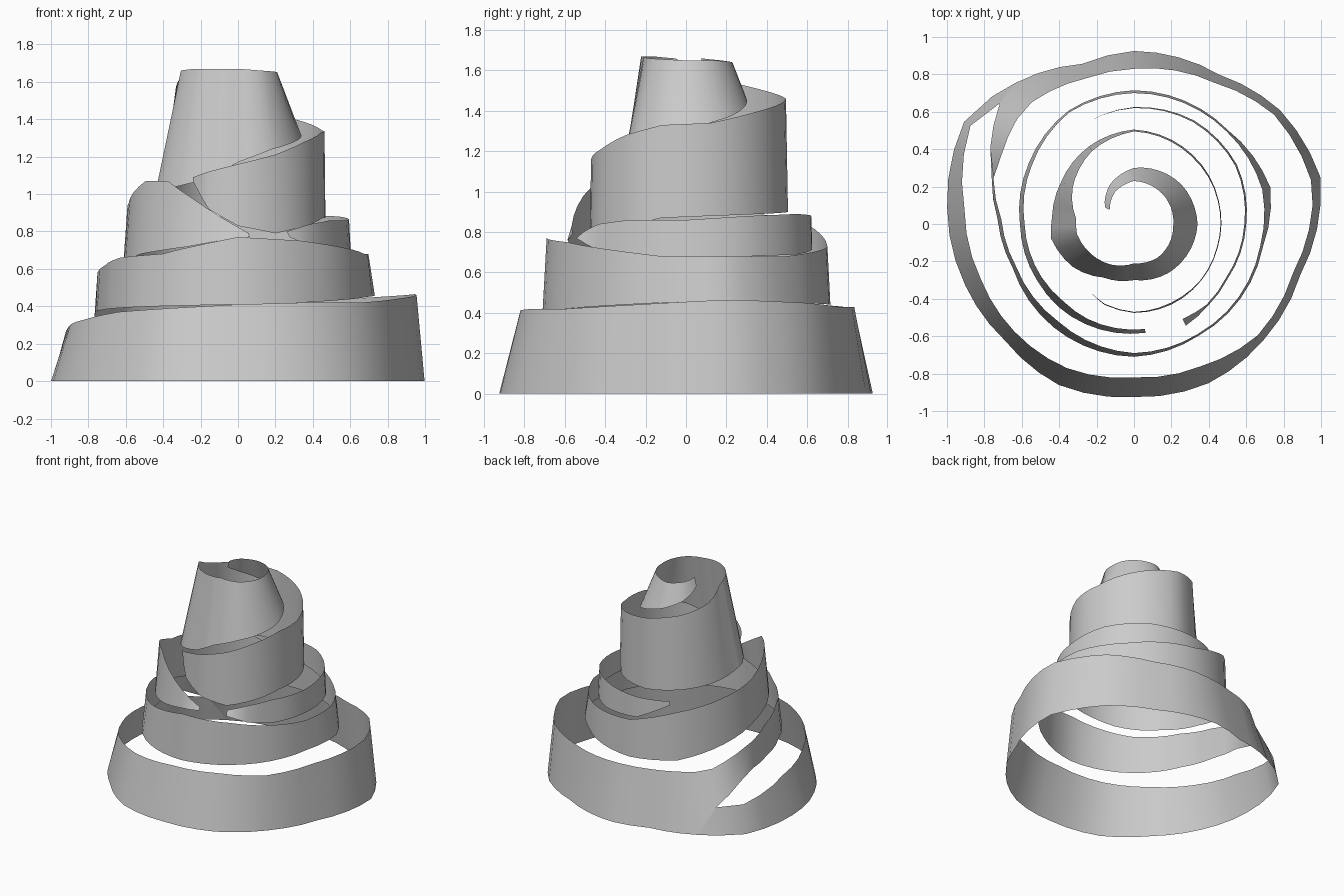
import bpy, math


def ribbon(name, rows, step=8):
    """Thin band from rows of (angle, lower radius, lower z, upper radius, upper z)."""
    stations = []
    for a, b in zip(rows, rows[1:]):
        n = max(1, round(abs(b[0] - a[0]) / step))
        stations += [[p + (q - p) * i / n for p, q in zip(a, b)] for i in range(n)]
    stations.append(rows[-1])
    verts = []
    for ang, r0, z0, r1, z1 in stations:
        c, s = math.cos(math.radians(ang)), math.sin(math.radians(ang))
        verts += [(r0 * c, r0 * s, z0), (r1 * c, r1 * s, z1)]
    faces = [(2 * i, 2 * i + 2, 2 * i + 3, 2 * i + 1) for i in range(len(stations) - 1)]
    mesh = bpy.data.meshes.new(name)
    mesh.from_pydata(verts, [], faces)
    obj = bpy.data.objects.new(name, mesh)
    bpy.context.collection.objects.link(obj)
    bpy.ops.object.select_all(action='DESELECT')
    obj.select_set(True)
    bpy.context.view_layer.objects.active = obj
    bpy.ops.object.shade_smooth_by_angle(angle=math.radians(40))
    return obj


# Wide bottom turn standing on the ground: angle, lower radius, upper radius, upper z
base = [(130, .985, .98, .01), (138, 1.02, .965, .20), (149, 1.06, 1.02, .22),
        (175, 1.003, .91, .29), (200, .96, .87, .33), (222, .93, .86, .37),
        (245, .95, .85, .39), (270, .925, .82, .41), (295, .94, .84, .42),
        (318, .93, .89, .42), (343, .93, .89, .44), (366, 1.003, .96, .46),
        (374, 1.028, .975, .465), (398, .99, .95, .45), (420, .92, .87, .43),
        (450, .925, .83, .43), (468, .90, .82, .43), (490, .985, .85, .44)]
base_rows = [(a, rb, 0, rt, zt) for a, rb, rt, zt in base]

# The same strip lifting off the ground and winding up to a pointed end at the front
middle_rows = [(490, .985, 0, .85, .44), (498, .965, .20, .84, .45), (512, .87, .33, .80, .52),
               (522, .80, .37, .79, .58), (538, .73, .38, .71, .62), (560, .69, .39, .67, .66),
               (592, .70, .40, .66, .68), (630, .71, .41, .69, .77), (660, .69, .42, .68, .75),
               (710, .70, .45, .685, .68), (735, .755, .46, .71, .68), (765, .71, .45, .70, .68),
               (810, .715, .44, .70, .73), (840, .70, .46, .69, .84), (870, .65, .54, .63, .90),
               (900, .61, .62, .585, .95), (930, .60, .68, .57, 1.07), (948, .60, .70, .56, 1.07),
               (964, .595, .72, .565, .98), (980, .59, .75, .565, .88), (996, .585, .77, .565, .79)]
ribbon("lower_spiral_band", base_rows + middle_rows[1:])

# Short loose band around the right side, pointed at both ends
ribbon("inner_side_band",
       [(114, .60, .85, .60, .88), (90, .625, .72, .62, .88), (60, .64, .69, .63, .89),
        (30, .635, .68, .625, .88), (0, .60, .68, .59, .86), (-30, .58, .68, .57, .86),
        (-48, .59, .71, .58, .84), (-63, .61, .77, .57, .80)])

# Upper strip: starts as a point at the front and closes into the cone at the top
ribbon("upper_spiral_band",
       [(236, .43, 1.07, .43, 1.09), (250, .46, .92, .455, 1.12), (270, .475, .83, .47, 1.16),
        (295, .475, .79, .465, 1.21), (320, .47, .83, .465, 1.28), (345, .465, .87, .46, 1.33),
        (375, .47, .88, .465, 1.34), (410, .485, .89, .475, 1.40), (450, .505, .90, .495, 1.46),
        (480, .48, .92, .45, 1.50), (510, .45, .94, .38, 1.55), (535, .44, .97, .31, 1.62),
        (550, .45, 1.0, .31, 1.66), (575, .40, 1.04, .28, 1.67), (600, .33, 1.08, .25, 1.67),
        (630, .30, 1.17, .21, 1.67), (665, .32, 1.24, .22, 1.66), (720, .34, 1.31, .21, 1.65),
        (760, .33, 1.37, .22, 1.65), (810, .30, 1.46, .23, 1.64), (840, .25, 1.52, .20, 1.65),
        (870, .18, 1.60, .15, 1.66)])
